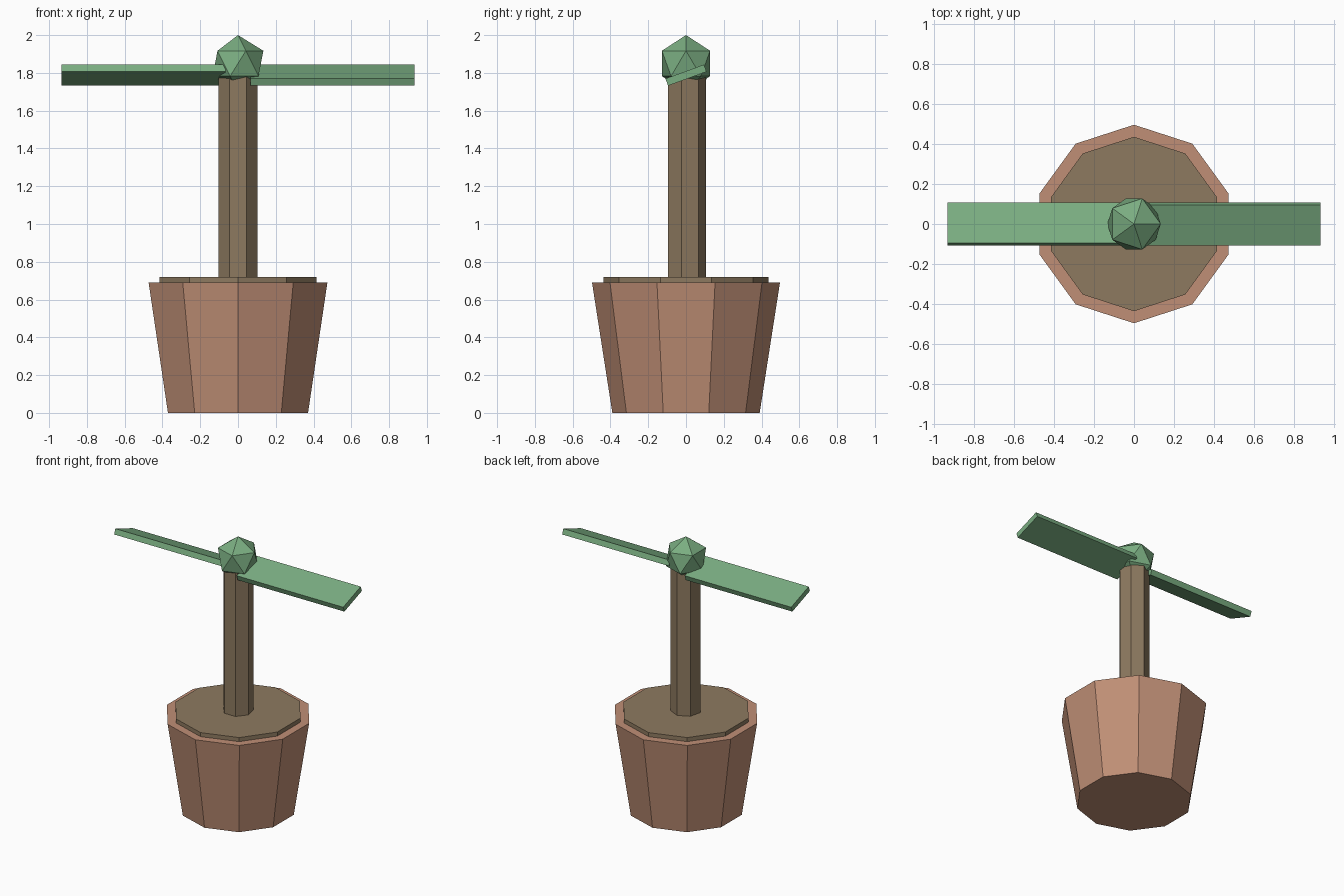
import bpy, bmesh, math
from mathutils import Matrix

if "Cube" in bpy.data.objects:
    bpy.data.objects.remove(bpy.data.objects["Cube"])


def make_material(name, rgb):
    mat = bpy.data.materials.new(name)
    mat.diffuse_color = (*rgb, 1.0)
    mat.use_nodes = True
    mat.node_tree.nodes["Principled BSDF"].inputs["Base Color"].default_value = mat.diffuse_color
    return mat


clay = make_material("clay", (0.527, 0.275, 0.181))
earth = make_material("earth brown", (0.270, 0.195, 0.117))
leaf_green = make_material("leaf green", (0.195, 0.418, 0.220))


def finish(name, bm, mat):
    bmesh.ops.recalc_face_normals(bm, faces=bm.faces)
    mesh = bpy.data.meshes.new(name)
    bm.to_mesh(mesh)
    bm.free()
    mesh.materials.append(mat)
    obj = bpy.data.objects.new(name, mesh)
    bpy.context.collection.objects.link(obj)
    return obj


def prism(name, sides, r_bottom, r_top, z0, z1, mat):
    """Flat-sided upright prism with its first corner on +y."""
    bm = bmesh.new()
    rings = []
    for r, z in ((r_bottom, z0), (r_top, z1)):
        angles = [math.tau * i / sides for i in range(sides)]
        rings.append([bm.verts.new((r * math.sin(a), r * math.cos(a), z)) for a in angles])
    low, high = rings
    bm.faces.new(low)
    bm.faces.new(high)
    for i in range(sides):
        j = (i + 1) % sides
        bm.faces.new((low[i], low[j], high[j], high[i]))
    return finish(name, bm, mat)


# Pot, soil disc and stem
prism("pot", 10, 0.39, 0.4975, 0.0, 0.69, clay)
prism("soil", 10, 0.437, 0.437, 0.64, 0.72, earth)
prism("stem", 7, 0.105, 0.105, 0.70, 1.78, earth)

# Faceted bud on top of the stem
bm = bmesh.new()
bmesh.ops.create_icosphere(bm, subdivisions=1, radius=0.15,
                           matrix=Matrix.Translation((0, 0, 1.85)))
finish("bud", bm, leaf_green)

# Two leaf blades, each twisted about its length, half a turn apart
for name, turn in (("right_leaf", 0.0), ("left_leaf", math.pi)):
    bm = bmesh.new()
    matrix = (Matrix.Rotation(turn, 4, 'Z')
              @ Matrix.Translation((0.5, 0, 1.788))
              @ Matrix.Rotation(0.35, 4, 'X')
              @ Matrix.Diagonal((0.87, 0.217, 0.04, 1.0)))
    bmesh.ops.create_cube(bm, size=1.0, matrix=matrix)
    finish(name, bm, leaf_green)
